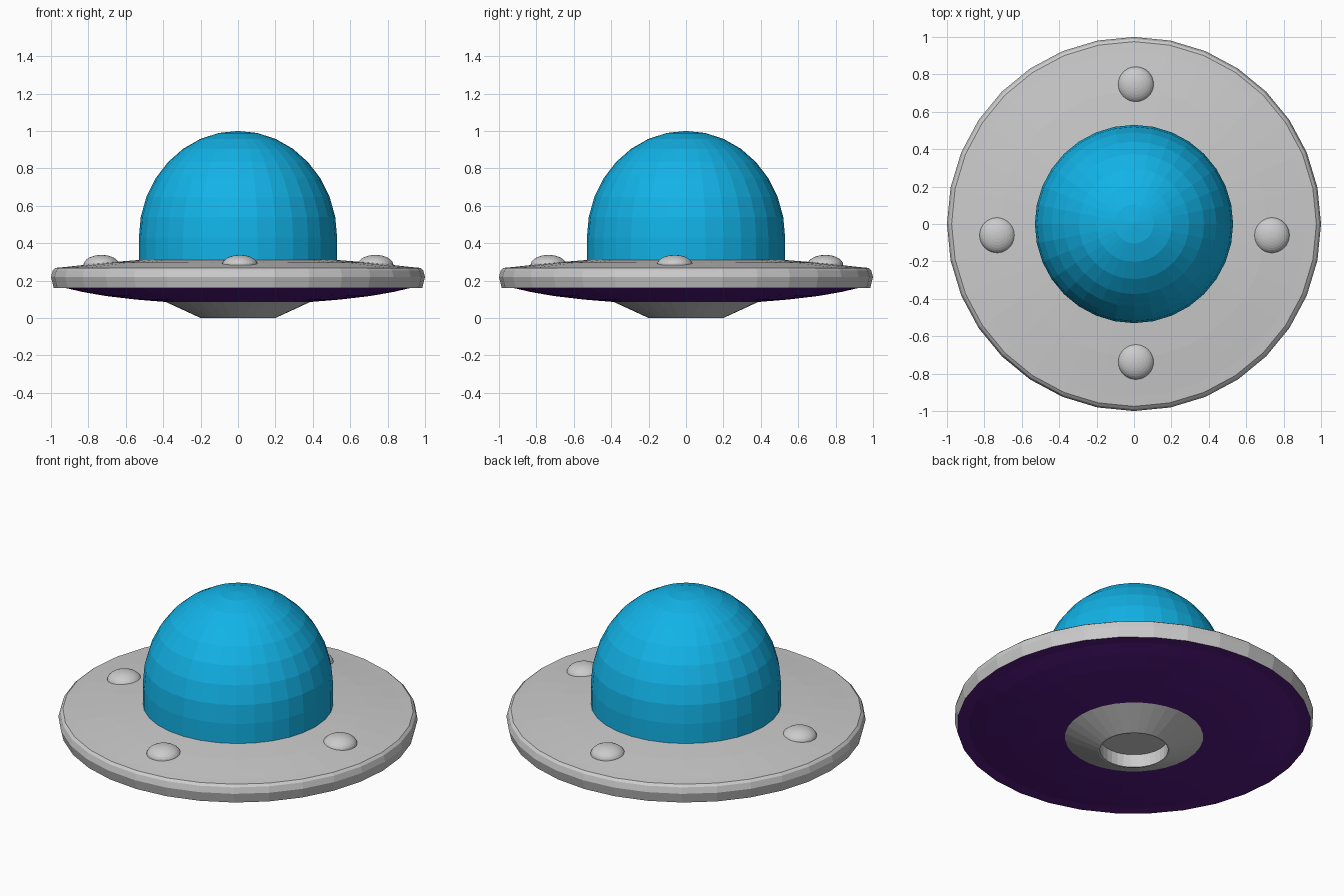
import bpy, bmesh, math
from mathutils import Matrix

if "Cube" in bpy.data.objects:
    bpy.data.objects.remove(bpy.data.objects["Cube"])

SIDES = 32


def material(name, color):
    m = bpy.data.materials.new(name)
    m.diffuse_color = color
    m.use_nodes = True
    m.node_tree.nodes["Principled BSDF"].inputs["Base Color"].default_value = m.diffuse_color
    return m


def add_object(name, bm, mat=None):
    bmesh.ops.remove_doubles(bm, verts=bm.verts, dist=1e-5)
    bmesh.ops.recalc_face_normals(bm, faces=bm.faces)
    mesh = bpy.data.meshes.new(name)
    bm.to_mesh(mesh)
    bm.free()
    if mat:
        mesh.materials.append(mat)
    ob = bpy.data.objects.new(name, mesh)
    bpy.context.collection.objects.link(ob)
    return ob


def lathe(name, profile, mat=None):
    """Spin a closed (radius, z) profile around the z axis."""
    bm = bmesh.new()
    verts = [bm.verts.new((r, 0, z)) for r, z in profile]
    edges = [bm.edges.new(pair) for pair in zip(verts, verts[1:])]
    bmesh.ops.spin(bm, geom=verts + edges, cent=(0, 0, 0), axis=(0, 0, 1),
                   angle=2 * math.pi, steps=SIDES, use_merge=True)
    return add_object(name, bm, mat)


blue = material("dome_blue", (0.006, 0.45, 0.8, 1))
purple = material("belly_purple", (0.09, 0.01, 0.22, 1))

# Grey upper disc with bevelled rim
lathe("saucer_disc", [(0, 0.31), (0.53, 0.31), (0.71, 0.296), (0.83, 0.283),
                      (0.92, 0.273), (0.975, 0.268), (0.99, 0.255),
                      (1.0, 0.22), (0.985, 0.16)])

# Purple shallow underside
lathe("saucer_belly", [(0.985, 0.16), (0.92, 0.16), (0.83, 0.139),
                       (0.71, 0.118), (0.55, 0.099), (0.38, 0.085),
                       (0, 0.085)], purple)

# Tapered nozzle with a blind round opening
lathe("beam_nozzle", [(0.385, 0.085), (0.2, 0), (0.19, 0), (0.19, 0.08),
                      (0, 0.08)])

# Dome: short wall and rounded top
R, BASE, RISE = 0.53, 0.43, 0.57
arc = [(R * math.cos(i * math.pi / 16), BASE + RISE * math.sin(i * math.pi / 16))
       for i in range(9)]
lathe("dome", [(R, 0.3)] + arc, blue)

# Four flattened lights on the disc
for name, x, y in (("front_light", 0.01, -0.735), ("back_light", 0.01, 0.745),
                   ("left_light", -0.73, -0.06), ("right_light", 0.735, -0.06)):
    bm = bmesh.new()
    bmesh.ops.create_uvsphere(
        bm, u_segments=SIDES, v_segments=16, radius=1,
        matrix=Matrix.Translation((x, y, 0.283)) @ Matrix.Diagonal((0.096, 0.096, 0.054, 1)))
    add_object(name, bm)
